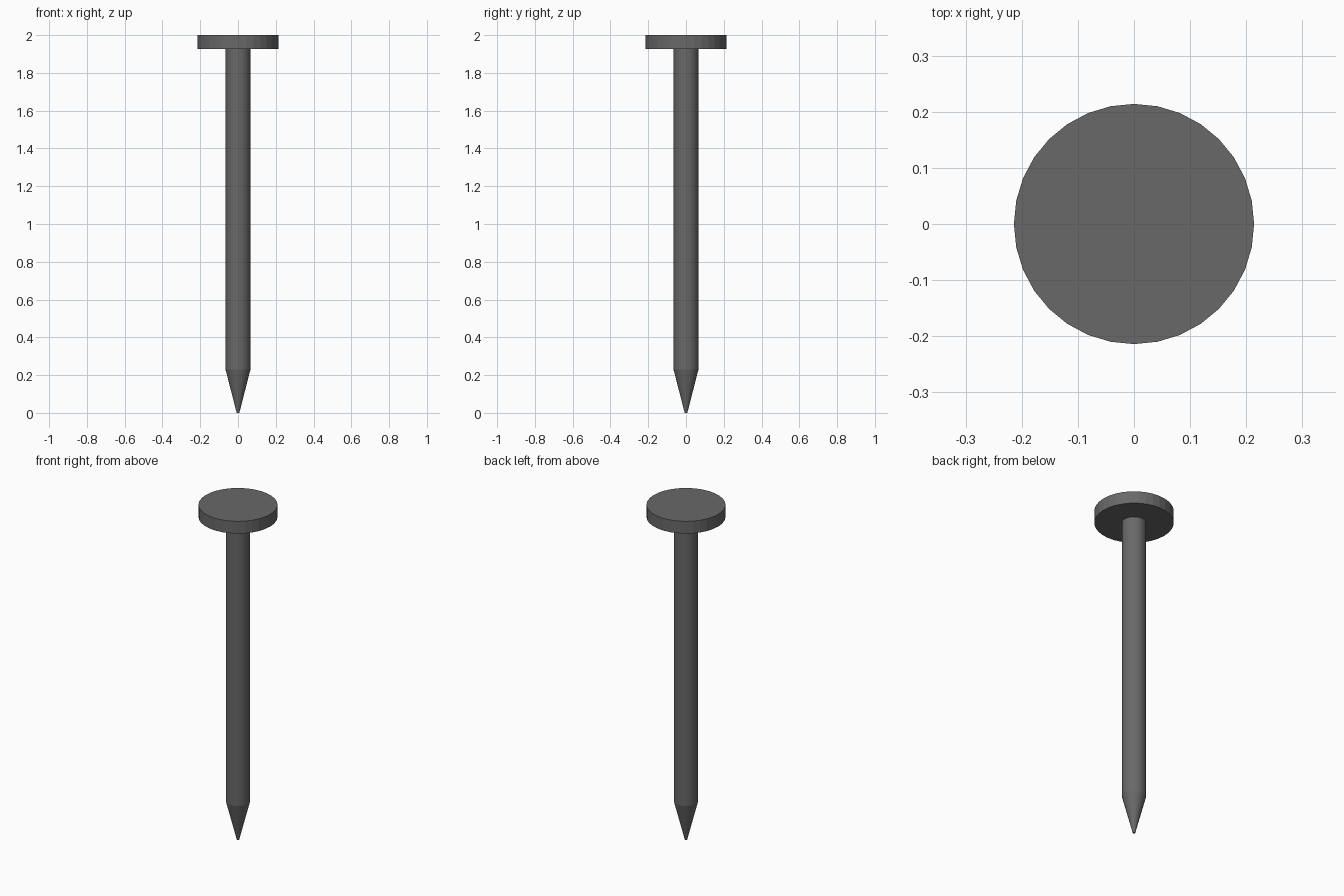
import bpy
import bmesh
from mathutils import Matrix

if "Cube" in bpy.data.objects:
    bpy.data.objects.remove(bpy.data.objects["Cube"])

SIDES = 32

steel = bpy.data.materials.new("dark_steel")
steel.diffuse_color = (0.14, 0.14, 0.14, 1)
steel.use_nodes = True
steel.node_tree.nodes["Principled BSDF"].inputs["Base Color"].default_value = steel.diffuse_color


def turned_part(name, r_bottom, r_top, z_bottom, z_top):
    """Flat-faced cylinder or cone section standing on the z axis."""
    bm = bmesh.new()
    bmesh.ops.create_cone(
        bm, cap_ends=True, segments=SIDES, radius1=r_bottom, radius2=r_top,
        depth=z_top - z_bottom,
        matrix=Matrix.Translation((0, 0, (z_bottom + z_top) / 2)))
    mesh = bpy.data.meshes.new(name)
    bm.to_mesh(mesh)
    bm.free()
    mesh.materials.append(steel)
    obj = bpy.data.objects.new(name, mesh)
    bpy.context.collection.objects.link(obj)
    return obj


# Broad flat head
turned_part("nail_head", 0.214, 0.214, 1.927, 2.0)
# Long straight shank
turned_part("nail_shank", 0.066, 0.066, 0.23, 1.927)
# Tapered point with a slightly blunt end
turned_part("nail_point", 0.007, 0.066, 0.0, 0.23)
